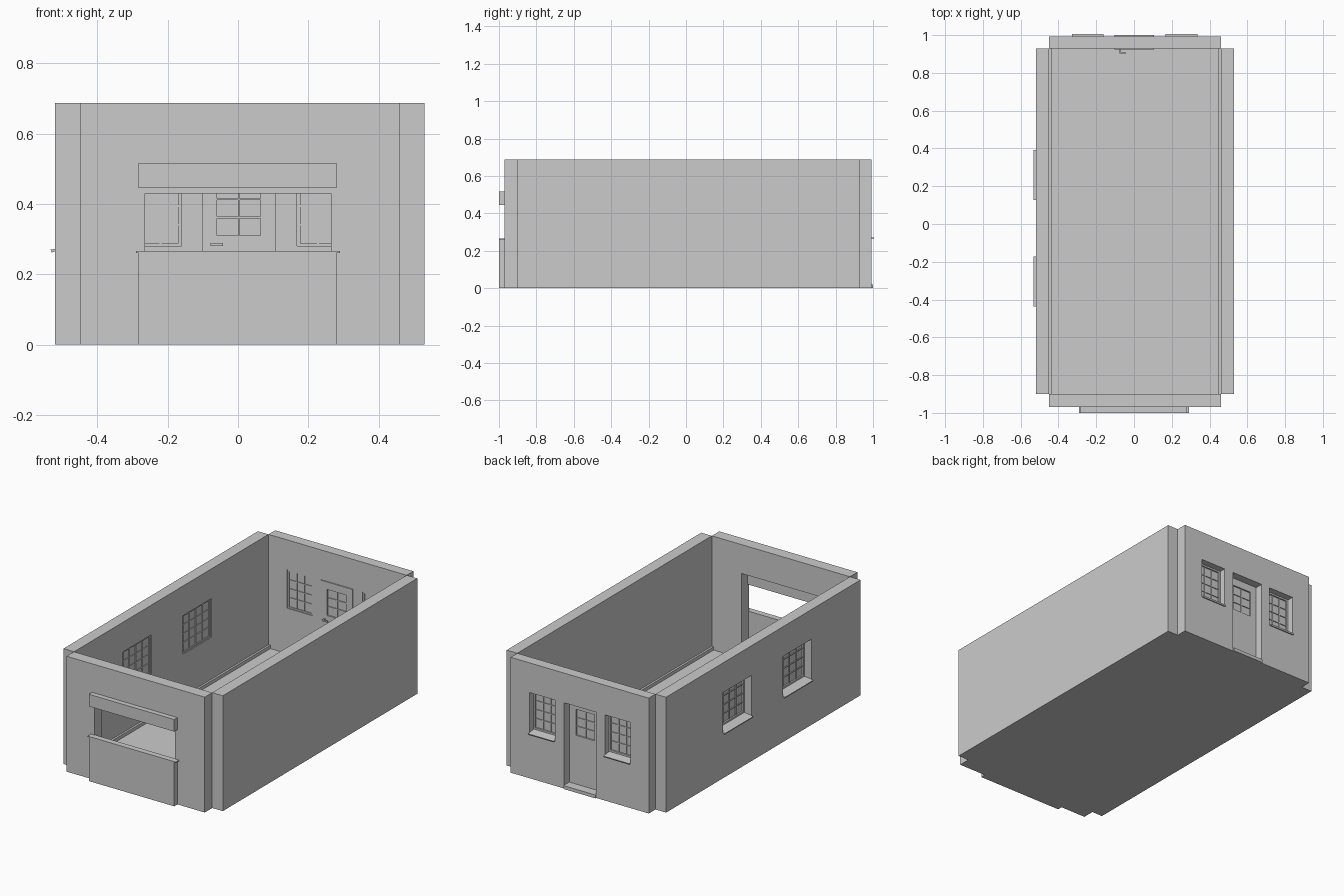
import bpy, bmesh
from math import pi
from mathutils import Matrix, Vector

if "Cube" in bpy.data.objects:
    bpy.data.objects.remove(bpy.data.objects["Cube"])


def boxes(name, spans, matrix=Matrix()):
    """One object made of boxes, each given as (x0, x1, y0, y1, z0, z1)."""
    bm = bmesh.new()
    for x0, x1, y0, y1, z0, z1 in spans:
        m = Matrix.Translation(((x0 + x1) / 2, (y0 + y1) / 2, (z0 + z1) / 2))
        m = m @ Matrix.Diagonal((x1 - x0, y1 - y0, z1 - z0, 1))
        bmesh.ops.create_cube(bm, size=1, matrix=matrix @ m)
    me = bpy.data.meshes.new(name)
    bm.to_mesh(me)
    bm.free()
    ob = bpy.data.objects.new(name, me)
    bpy.context.collection.objects.link(ob)
    return ob


def cut(ob, spans):
    """Cut box-shaped openings out of a wall."""
    for s in spans:
        cutter = boxes("cutter", [s])
        cutter.hide_render = True
        mod = ob.modifiers.new("opening", 'BOOLEAN')
        mod.operation = 'DIFFERENCE'
        mod.solver = 'EXACT'
        mod.object = cutter
        dg = bpy.context.evaluated_depsgraph_get()
        me = bpy.data.meshes.new_from_object(ob.evaluated_get(dg))
        ob.modifiers.clear()
        ob.data = me
        bpy.data.objects.remove(cutter)


def extrude_profile(name, profile, u0, u1, matrix):
    """Extrude a (depth, height) profile along local x."""
    bm = bmesh.new()
    f = bm.faces.new([bm.verts.new((u0, d, z)) for d, z in profile])
    g = bmesh.ops.extrude_face_region(bm, geom=[f])
    bmesh.ops.translate(bm, vec=(u1 - u0, 0, 0),
                        verts=[v for v in g["geom"] if isinstance(v, bmesh.types.BMVert)])
    bmesh.ops.recalc_face_normals(bm, faces=bm.faces)
    bm.transform(matrix)
    me = bpy.data.meshes.new(name)
    bm.to_mesh(me)
    bm.free()
    ob = bpy.data.objects.new(name, me)
    bpy.context.collection.objects.link(ob)


def frame(u0, u1, z0, z1, d0, d1, w):
    """Four bars around a rectangle."""
    return [(u0, u0 + w, d0, d1, z0, z1), (u1 - w, u1, d0, d1, z0, z1),
            (u0 + w, u1 - w, d0, d1, z0, z0 + w), (u0 + w, u1 - w, d0, d1, z1 - w, z1)]


def bars(u0, u1, z0, z1, d0, d1, cols, rows, w=0.005):
    """Glazing bars dividing a pane."""
    out = []
    for i in range(1, cols):
        u = u0 + (u1 - u0) * i / cols
        out.append((u - w / 2, u + w / 2, d0, d1, z0, z1))
    for j in range(1, rows):
        z = z0 + (z1 - z0) * j / rows
        out.append((u0, u1, d0, d1, z - w / 2, z + w / 2))
    return out


def window(name, matrix, half, cols, outer):
    """Sash window; local x runs along the wall, local y points outward."""
    z0, z1 = 0.278, Z1
    parts = frame(-half, half, z0, z1, 0.006, 0.024, 0.01)
    parts += bars(-half + 0.01, half - 0.01, z0 + 0.01, z1 - 0.01, 0.008, 0.02, cols, 4)
    boxes(name + "_frame", parts, matrix)
    boxes(name + "_glass", [(-half + 0.01, half - 0.01, 0.012, 0.015, z0 + 0.01, z1 - 0.01)], matrix)
    extrude_profile(name + "_sill", [(0, Z0 - 0.005), (0, 0.28), (outer, 0.272),
                                     (outer + 0.013, 0.27), (outer + 0.01, 0.262),
                                     (outer, Z0 - 0.003)],
                    -half, half, matrix)


H, Z0, Z1 = 0.687, 0.268, 0.51      # wall height, window bottom and top
BACK = 0.993                        # back wall outer face

# Floor and skirting
boxes("floor", [(-0.52, 0.53, -0.90, 0.93, 0, 0.01),
                (-0.45, 0.46, -0.97, BACK, 0, 0.01)])
boxes("skirting", [(-0.45, -0.438, -0.90, 0.93, 0.01, 0.03),
                   (0.448, 0.46, -0.90, 0.93, 0.01, 0.03)])

# Side walls
boxes("right_wall", [(0.46, 0.53, -0.90, 0.93, 0, H)])
left = boxes("left_wall", [(-0.52, -0.45, -0.90, 0.93, 0, H)])
side_windows = (-0.305, 0.26)
cut(left, [(-0.6, -0.4, y - 0.133, y + 0.133, Z0, Z1) for y in side_windows])
for i, y in enumerate(side_windows):
    m = Matrix.Translation((-0.45, y, 0)) @ Matrix.Rotation(pi / 2, 4, 'Z')
    window(f"side_window_{i + 1}", m, 0.133, 4, 0.07)

# Back wall with two windows and a doorway
back = boxes("back_wall", [(-0.45, 0.46, 0.93, BACK, 0, H)])
back_windows = (-0.245, 0.252)
cut(back, [(x - 0.084, x + 0.084, 0.9, 1.1, Z0, Z1) for x in back_windows]
    + [(-0.103, 0.107, 0.9, 1.1, -0.1, Z1)])
for i, x in enumerate(back_windows):
    window(f"back_window_{i + 1}", Matrix.Translation((x, 0.93, 0)), 0.084, 3, BACK - 0.93)

# Door with glazed upper panel, step and lever handle
door = boxes("door", [(-0.103, 0.107, 0.924, 0.945, 0.02, Z1)])
cut(door, [(-0.06, 0.064, 0.9, 1.0, 0.31, 0.465)])
boxes("door_glazing", [(-0.06, 0.064, 0.933, 0.936, 0.31, 0.465)]
      + bars(-0.06, 0.064, 0.31, 0.465, 0.928, 0.941, 2, 3))
boxes("door_step", [(-0.103, 0.107, 0.93, 1.0, 0, 0.02)])
boxes("door_handle", [(-0.078, -0.070, 0.906, 0.924, 0.281, 0.289),
                      (-0.078, -0.042, 0.902, 0.908, 0.281, 0.289)])

# Front wall with serving hatch; the inside niche is taller than the opening
front = boxes("front_wall", [(-0.45, 0.46, -0.97, -0.90, 0, H)])
cut(front, [(-0.265, 0.265, -1.1, -0.8, 0.01, 0.43),
            (-0.265, 0.265, -0.955, -0.8, 0.4, 0.515)])
boxes("hatch_header", [(-0.283, 0.28, -1.0, -0.97, 0.445, 0.517)])
boxes("hatch_counter_panel", [(-0.283, 0.28, -1.0, -0.965, 0, 0.262)])
boxes("hatch_counter_top", [(-0.29, 0.29, -1.0, -0.965, 0.26, 0.266)])
